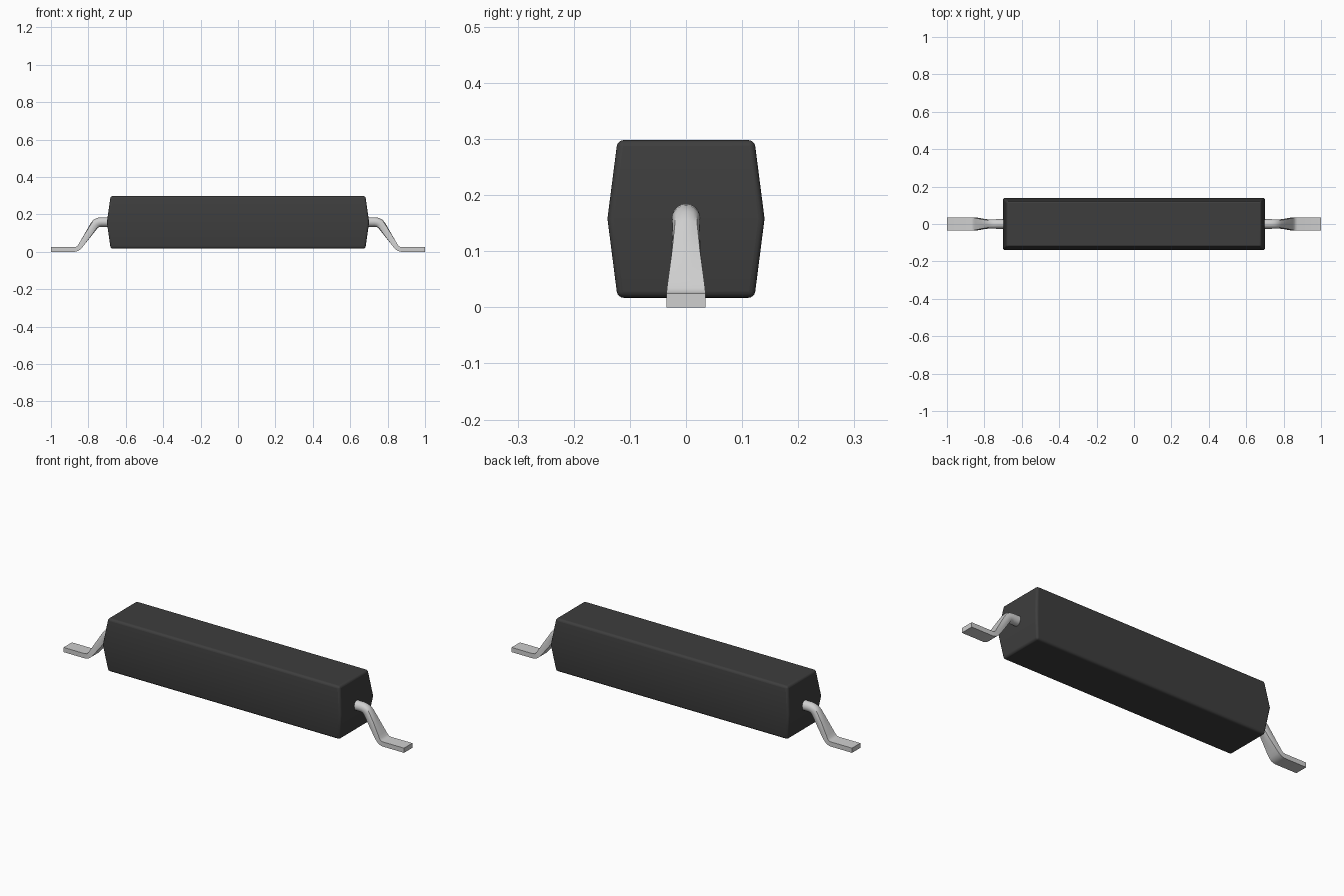
import bpy, bmesh, math
from mathutils import Vector

if "Cube" in bpy.data.objects:
    bpy.data.objects.remove(bpy.data.objects["Cube"], do_unlink=True)


def make_material(name, colour, roughness, metallic=0.0):
    mat = bpy.data.materials.new(name)
    mat.use_nodes = True
    mat.diffuse_color = colour
    bsdf = mat.node_tree.nodes["Principled BSDF"]
    bsdf.inputs["Base Color"].default_value = colour
    bsdf.inputs["Roughness"].default_value = roughness
    bsdf.inputs["Metallic"].default_value = metallic
    return mat


black_plastic = make_material("black plastic", (0.048, 0.048, 0.048, 1), 0.6)
tinned_metal = make_material("tinned metal", (0.62, 0.62, 0.62, 1), 0.5)


def loft(name, rings, mat):
    """Skin a list of equal-length point rings and cap both ends."""
    bm = bmesh.new()
    loops = [[bm.verts.new(p) for p in ring] for ring in rings]
    n = len(loops[0])
    for a, b in zip(loops, loops[1:]):
        for i in range(n):
            j = (i + 1) % n
            bm.faces.new((a[i], a[j], b[j], b[i]))
    bm.faces.new(loops[0])
    bm.faces.new(loops[-1])
    bmesh.ops.recalc_face_normals(bm, faces=bm.faces)
    mesh = bpy.data.meshes.new(name)
    bm.to_mesh(mesh)
    bm.free()
    mesh.materials.append(mat)
    obj = bpy.data.objects.new(name, mesh)
    bpy.context.collection.objects.link(obj)
    return obj


def smooth(obj, degrees):
    bpy.ops.object.select_all(action='DESELECT')
    obj.select_set(True)
    bpy.context.view_layer.objects.active = obj
    bpy.ops.object.shade_smooth_by_angle(angle=math.radians(degrees))


# Moulded body: drafted above and below the parting line at mid height
def rectangle(hx, hy, z):
    return [(sx * hx, sy * hy, z) for sx, sy in ((-1, -1), (1, -1), (1, 1), (-1, 1))]


body = loft("body", [rectangle(0.681, 0.122, 0.017),
                     rectangle(0.701, 0.140, 0.158),
                     rectangle(0.681, 0.122, 0.298)], black_plastic)
smooth(body, 35)
bevel = body.modifiers.new("rounded edges", 'BEVEL')
bevel.width = 0.011
bevel.segments = 4
bevel.limit_method = 'ANGLE'
bevel.angle_limit = math.radians(40)
normals = body.modifiers.new("even shading", 'WEIGHTED_NORMAL')
normals.keep_sharp = True

# Leads: round wire at the body, pressed into a flat foot
# Stations: x, z, half width, half thickness, squareness
STATIONS = [
    (0.670, 0.159, 0.0255, 0.0255, 0.0),
    (0.730, 0.159, 0.0255, 0.0255, 0.0),
    (0.745, 0.157, 0.0253, 0.0253, 0.05),
    (0.758, 0.151, 0.0250, 0.0245, 0.15),
    (0.769, 0.140, 0.0245, 0.0230, 0.3),
    (0.800, 0.094, 0.0265, 0.0185, 0.75),
    (0.836, 0.041, 0.0320, 0.0140, 1.0),
    (0.847, 0.026, 0.0338, 0.0127, 1.0),
    (0.858, 0.0165, 0.0346, 0.0125, 1.0),
    (0.873, 0.0125, 0.0350, 0.0125, 1.0),
    (1.000, 0.0125, 0.0350, 0.0125, 1.0),
]
SIDES = 24


def lead_rings(side):
    centres = [Vector((s[0], 0, s[1])) for s in STATIONS]
    rings = []
    for k, (x, z, w, t, square) in enumerate(STATIONS):
        c = centres[k]
        before = (c - centres[k - 1]).normalized() if k else Vector((1, 0, 0))
        after = (centres[k + 1] - c).normalized() if k + 1 < len(centres) else before
        along = (before + after).normalized()
        up = Vector((-along.z, 0, along.x))
        ring = []
        for i in range(SIDES):
            a = math.tau * i / SIDES
            u, v = math.cos(a), math.sin(a)
            grow = 1 + square * (1 / max(abs(u), abs(v)) - 1)
            p = c + Vector((0, u * w * grow, 0)) + up * (v * t * grow)
            ring.append((side * p.x, p.y, max(p.z, 0.0)))
        rings.append(ring)
    return rings


for name, side in (("left_lead", 1), ("right_lead", -1)):
    smooth(loft(name, lead_rings(side), tinned_metal), 35)
